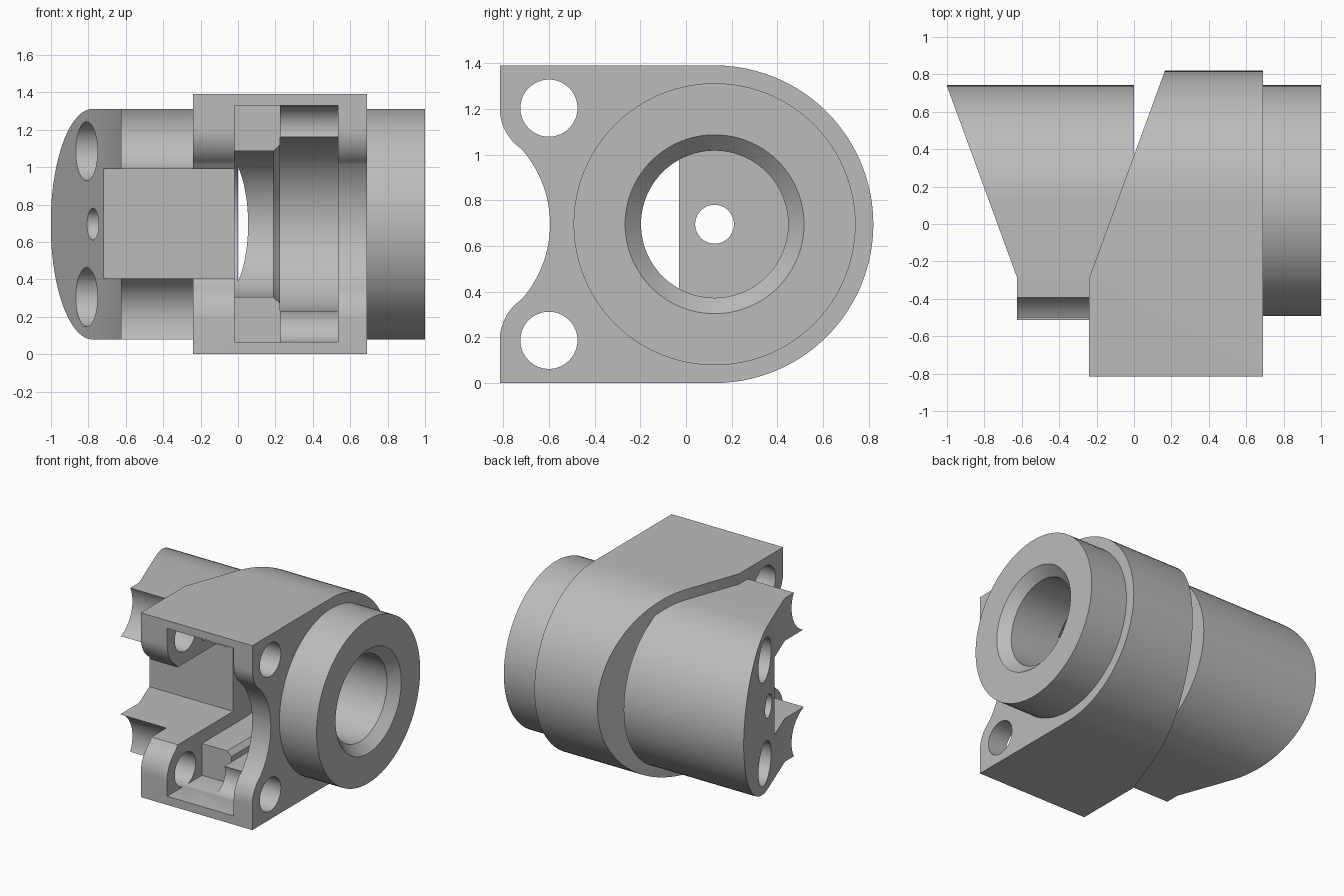
import bpy
from math import cos, sin, pi, radians, atan2

cube = bpy.data.objects.get("Cube")
if cube:
    bpy.data.objects.remove(cube, do_unlink=True)

CY, CZ = 0.125, 0.695          # main bore axis
BOLT_Y, BOLT_DZ = -0.6, 0.508  # clamp bolt axes, mirrored about CZ

grey = bpy.data.materials.new("machined_grey")
grey.use_nodes = True
colour = (0.5, 0.5, 0.5, 1)
grey.diffuse_color = colour
grey.node_tree.nodes["Principled BSDF"].inputs["Base Color"].default_value = colour


def mesh_object(name, verts, faces):
    mesh = bpy.data.meshes.new(name)
    mesh.from_pydata(verts, [], faces)
    mesh.materials.append(grey)
    obj = bpy.data.objects.new(name, mesh)
    bpy.context.collection.objects.link(obj)
    bpy.context.view_layer.objects.active = obj
    bpy.ops.object.select_all(action='DESELECT')
    obj.select_set(True)
    bpy.ops.object.mode_set(mode='EDIT')
    bpy.ops.mesh.select_all(action='SELECT')
    bpy.ops.mesh.normals_make_consistent(inside=False)
    bpy.ops.object.mode_set(mode='OBJECT')
    return obj


def loft(name, a, b):
    """Closed solid between two matching outlines."""
    n = len(a)
    sides = [(i, (i + 1) % n, n + (i + 1) % n, n + i) for i in range(n)]
    return mesh_object(name, a + b, sides + [tuple(range(n)), tuple(range(n, 2 * n))])


def prism_x(name, outline, x0, x1):
    return loft(name, [(x0, y, z) for y, z in outline], [(x1, y, z) for y, z in outline])


def prism_z(name, outline):
    return loft(name, [(x, y, -1) for x, y in outline], [(x, y, 3) for x, y in outline])


def arc(y, z, r, a0, a1, n=48):
    steps = [radians(a0 + (a1 - a0) * i / n) for i in range(n + 1)]
    return [(y + r * cos(t), z + r * sin(t)) for t in steps]


def rod(name, y, z, r, x0, x1, r1=None, n=96):
    a = [(x0, *p) for p in arc(y, z, r, 0, 360, n)[:-1]]
    b = [(x1, *p) for p in arc(y, z, r1 or r, 0, 360, n)[:-1]]
    return loft(name, a, b)


def u_shape(r, y_front, cy=CY):
    """Half circle at the back with straight sides running to the front."""
    return arc(cy, CZ, r, -90, 90) + [(y_front, CZ + r), (y_front, CZ - r)]


def box(name, x0, x1, y0, y1, z0, z1):
    return prism_x(name, [(y0, z0), (y1, z0), (y1, z1), (y0, z1)], x0, x1)


def combine(obj, other, operation='DIFFERENCE'):
    mod = obj.modifiers.new(operation, 'BOOLEAN')
    mod.operation, mod.solver, mod.object = operation, 'EXACT', other
    bpy.context.view_layer.objects.active = obj
    bpy.ops.object.modifier_apply(modifier=mod.name)
    bpy.data.objects.remove(other, do_unlink=True)


# Clamp block: round back, two lobes around the bolts, scooped front
lobe_r, scoop_y, scoop_r = 0.215, -1.09, 0.495
lobe = arc(BOLT_Y, CZ + BOLT_DZ, lobe_r, 180, 231, 12)
tip_y, tip_z = lobe[-1]
half = atan2(tip_z - CZ, tip_y - scoop_y) * 180 / pi
scoop = arc(scoop_y, CZ, scoop_r, half, -half)
lower_lobe = [(y, 2 * CZ - z) for y, z in reversed(lobe)]
profile = (arc(CY, CZ, 0.695, -90, 90) + [(-0.815, CZ + 0.695)] + lobe
           + scoop[1:-1] + lower_lobe + [(-0.815, CZ - 0.695)])
body = prism_x("clamp_body", profile, -0.24, 0.69)
combine(body, prism_z("block_slant", [(-0.24, -0.29), (0.202, 0.92), (-2, 0.92), (-2, -0.29)]))

# Rear barrel: rounded back, flat top and bottom, slanted end
barrel = prism_x("barrel", u_shape(0.617, -0.56), -1, 0)
combine(barrel, prism_z("barrel_slant", [(-0.625, -0.287), (-1.06, 0.902), (-2, 0.902),
                                         (-2, -1), (-0.625, -1)]))
for side in (-1, 1):
    combine(barrel, rod("bolt_relief", BOLT_Y, CZ + side * BOLT_DZ, 0.235, -1.5, -0.24))
combine(barrel, box("barrel_front_trim", -0.24, 0.5, -1, -0.4, -1, 3))
combine(body, barrel, 'UNION')

# Round collar on the open end
combine(body, rod("collar", CY, CZ, 0.617, 0.6, 1), 'UNION')

# Slot along the barrel and the front pocket
combine(body, box("barrel_slot", -1.5, -0.02, -1.5, -0.03, 0.405, 0.99))
combine(body, box("front_pocket", -0.02, 0.535, -1.5, BOLT_Y, 0.065, 1.33))
combine(body, box("pocket_relief", -0.02, 0.225, -1.5, -0.4, 0.065, 1.33))

# Stepped U-shaped seats inside the pocket
combine(body, prism_x("inner_seat", u_shape(0.39, -1.5), -0.02, 0.23))
seat_a = [(0.19, y, z) for y, z in u_shape(0.39, -1.5)]
seat_b = [(0.226, y, z) for y, z in u_shape(0.425, -1.5)]
combine(body, loft("seat_chamfer", seat_a, seat_b))
combine(body, prism_x("outer_seat", u_shape(0.465, -1.5), 0.225, 0.535))

# Main bore with chamfered mouth, and the small centre hole
combine(body, rod("bore", CY, CZ, 0.322, 0.4, 1.5))
combine(body, rod("bore_chamfer", CY, CZ, 0.322, 0.93, 1.0005, 0.392))
combine(body, rod("centre_hole", CY, CZ, 0.085, -1.5, 0.1, n=48))

# Bolt holes and pin holes, mirrored top and bottom
for side in (-1, 1):
    combine(body, rod("bolt_hole", BOLT_Y, CZ + side * BOLT_DZ, 0.125, -0.5, 1.5, n=64))
    combine(body, rod("pin_hole", 0.217, CZ + side * 0.39, 0.158, -1.5, -0.1, n=64))

bpy.ops.object.select_all(action='DESELECT')
body.select_set(True)
bpy.context.view_layer.objects.active = body
bpy.ops.object.shade_smooth_by_angle(angle=radians(25))
